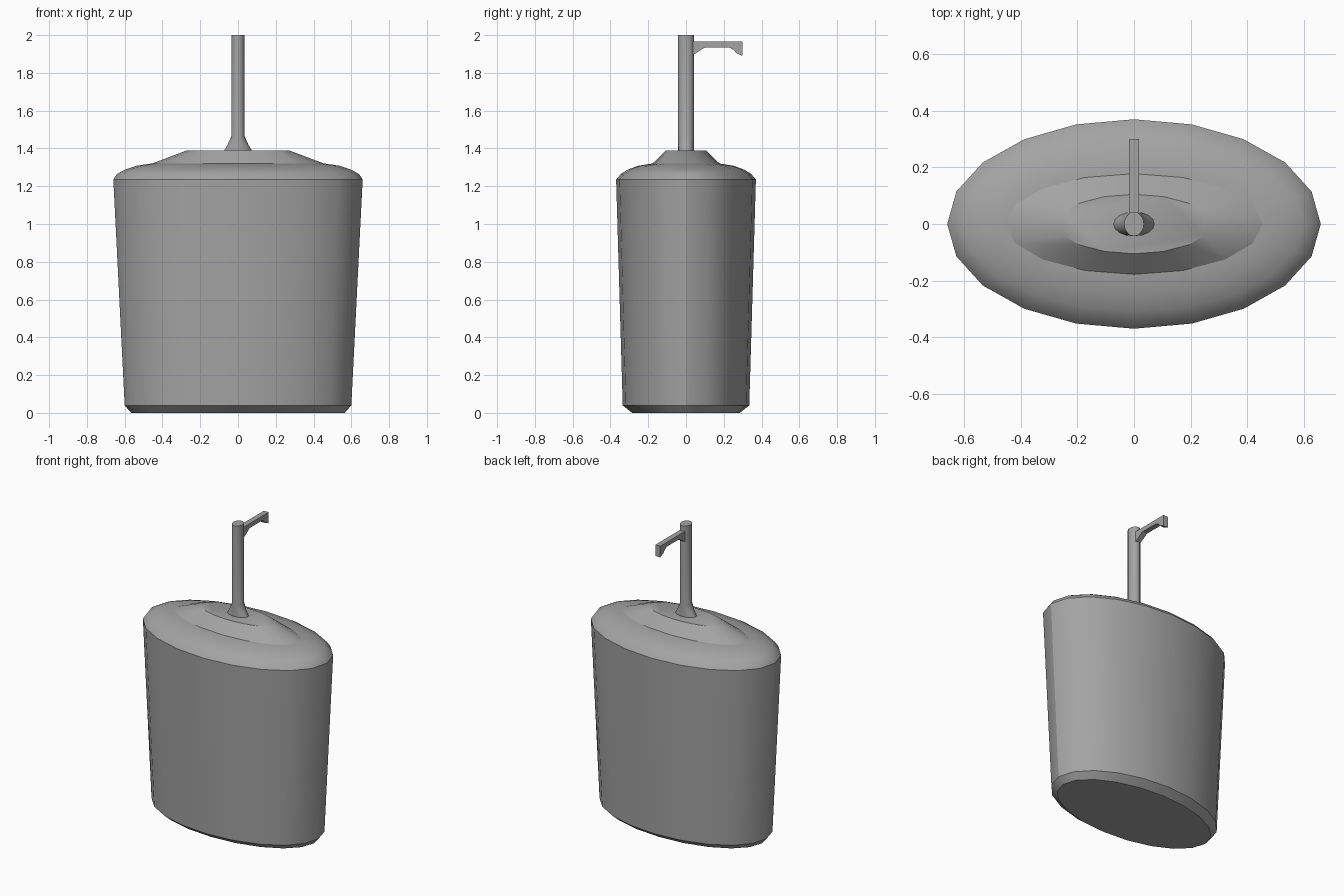
import bpy, bmesh, math

cube = bpy.data.objects.get("Cube")
if cube:
    bpy.data.objects.remove(cube, do_unlink=True)

# One grey finish for every part
grey = bpy.data.materials.new("plain grey")
grey.use_nodes = True
colour = (0.37, 0.37, 0.37, 1)
grey.diffuse_color = colour
grey.node_tree.nodes["Principled BSDF"].inputs["Base Color"].default_value = colour


def finish(bm, name, angle):
    bmesh.ops.recalc_face_normals(bm, faces=bm.faces)
    mesh = bpy.data.meshes.new(name)
    bm.to_mesh(mesh)
    bm.free()
    mesh.materials.append(grey)
    obj = bpy.data.objects.new(name, mesh)
    bpy.context.collection.objects.link(obj)
    bpy.ops.object.select_all(action="DESELECT")
    obj.select_set(True)
    bpy.context.view_layer.objects.active = obj
    bpy.ops.object.shade_smooth_by_angle(angle=math.radians(angle))
    return obj


def loft(name, rings, sides, angle=30):
    """Capped loft through elliptical rings given as (radius x, radius y, z)."""
    bm = bmesh.new()
    loops = []
    for rx, ry, z in rings:
        turns = [math.tau * i / sides for i in range(sides)]
        loops.append([bm.verts.new((rx * math.cos(t), ry * math.sin(t), z)) for t in turns])
    for low, high in zip(loops, loops[1:]):
        for i in range(sides):
            j = (i + 1) % sides
            bm.faces.new((low[i], low[j], high[j], high[i]))
    bm.faces.new(loops[0][::-1])
    bm.faces.new(loops[-1])
    return finish(bm, name, angle)


# Tapered oval body with a chamfered foot and rounded shoulder
loft("body", [(0.565, 0.285, 0), (0.60, 0.335, 0.04), (0.66, 0.37, 1.235),
              (0.64, 0.345, 1.265), (0.60, 0.31, 1.287),
              (0.54, 0.255, 1.308), (0.46, 0.18, 1.32)], 20)

# Raised lid on the shoulder
loft("lid", [(0.46, 0.18, 1.318), (0.27, 0.105, 1.39)], 16)

# Pump post with a base flared sideways
loft("pump_post", [(0.075, 0.043, 1.385), (0.055, 0.043, 1.42),
                   (0.035, 0.043, 1.465), (0.035, 0.043, 2.0)], 16)

# Spout: side profile with root gusset and down-turned tip, extruded across
profile = [(0.03, 1.965), (0.30, 1.965), (0.30, 1.89), (0.265, 1.905),
           (0.255, 1.92), (0.23, 1.935), (0.10, 1.935), (0.03, 1.89)]
bm = bmesh.new()
side = bm.faces.new([bm.verts.new((-0.018, y, z)) for y, z in profile])
grown = bmesh.ops.extrude_face_region(bm, geom=[side])
bmesh.ops.translate(bm, vec=(0.036, 0, 0),
                    verts=[g for g in grown["geom"] if isinstance(g, bmesh.types.BMVert)])
finish(bm, "spout", 20)
